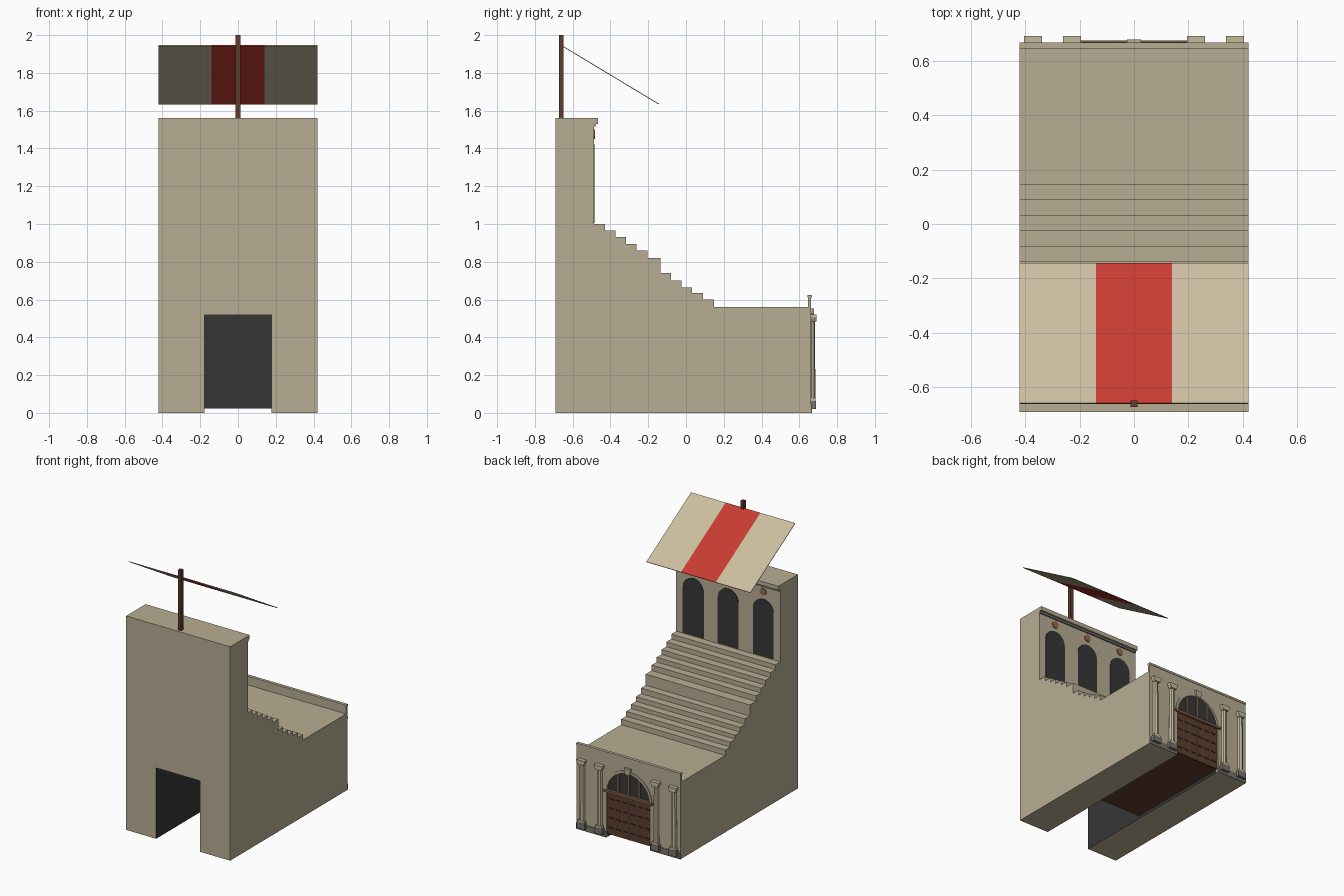
import bpy, bmesh, math
from mathutils import Vector

if "Cube" in bpy.data.objects:
    bpy.data.objects.remove(bpy.data.objects["Cube"])


def material(name, rgb):
    m = bpy.data.materials.new(name)
    m.diffuse_color = (*rgb, 1)
    m.use_nodes = True
    m.node_tree.nodes["Principled BSDF"].inputs["Base Color"].default_value = m.diffuse_color
    return m


SAND = material("sandstone", (0.485, 0.423, 0.296))
CREAM = material("cream cloth", (0.60, 0.51, 0.35))
PALE = material("pale column stone", (0.56, 0.49, 0.34))
RED = material("red cloth", (0.58, 0.045, 0.032))
DARK = material("dark opening", (0.037, 0.037, 0.037))
WOOD = material("brown wood", (0.114, 0.047, 0.026))
GREY = material("grey stone", (0.18, 0.175, 0.16))
CLAY = material("terracotta", (0.33, 0.14, 0.065))
BRONZE = material("light wood", (0.22, 0.115, 0.055))


def prism(name, pts, axis, a, b, mat):
    """Extrude a flat outline from a to b along x (pts = y,z) or y (pts = x,z)."""
    bm = bmesh.new()
    rings = []
    for t in (a, b):
        rings.append([bm.verts.new((t, p, q) if axis == 'x' else (p, t, q)) for p, q in pts])
        bm.faces.new(rings[-1])
    n = len(pts)
    for i in range(n):
        j = (i + 1) % n
        bm.faces.new((rings[0][i], rings[0][j], rings[1][j], rings[1][i]))
    bmesh.ops.recalc_face_normals(bm, faces=bm.faces)
    me = bpy.data.meshes.new(name)
    bm.to_mesh(me)
    bm.free()
    me.materials.append(mat)
    ob = bpy.data.objects.new(name, me)
    bpy.context.collection.objects.link(ob)
    return ob


def box(name, x0, x1, y0, y1, z0, z1, mat):
    return prism(name, [(x0, z0), (x1, z0), (x1, z1), (x0, z1)], 'y', y0, y1, mat)


def arc(cx, cz, r, n=16, a0=0.0, a1=math.pi):
    return [(cx + r * math.cos(a0 + (a1 - a0) * i / n),
             cz + r * math.sin(a0 + (a1 - a0) * i / n)) for i in range(n + 1)]


# Main body: stepped side profile
prof = [(0.65, 0), (-0.69, 0), (-0.69, 1.56), (-0.487, 1.56), (-0.487, 1.0)]
steps = [(-0.43, 0.965), (-0.373, 0.93), (-0.317, 0.895), (-0.262, 0.86), (-0.205, 0.82),
         (-0.135, 0.74), (-0.08, 0.70), (-0.023, 0.665), (0.033, 0.635), (0.09, 0.60),
         (0.147, 0.56)]
z = 1.0
for y, nz in steps:
    prof += [(y, z), (y, nz)]
    z = nz
prof.append((0.65, 0.56))
body = prism("stepped_body", prof, 'x', -0.42, 0.42, SAND)

# Passage cut through the body, its inner faces dark
cutter = box("passage_cutter", -0.177, 0.177, -1, 1, -0.2, 0.517, DARK)
mod = body.modifiers.new("passage", 'BOOLEAN')
mod.operation = 'DIFFERENCE'
mod.solver = 'EXACT'
mod.object = cutter
bpy.context.view_layer.update()
ev = body.evaluated_get(bpy.context.evaluated_depsgraph_get())
mesh = bpy.data.meshes.new_from_object(ev)
body.modifiers.clear()
body.data = mesh
bpy.data.objects.remove(cutter)
mesh.materials.clear()
mesh.materials.append(SAND)
mesh.materials.append(DARK)
for f in mesh.polygons:
    c = f.center
    inside = abs(c.x) < 0.18 and c.z < 0.52 and abs(f.normal.y) < 0.5
    f.material_index = 1 if inside else 0

# Passage end wall and timber floor behind the gate
box("passage_end_wall", -0.177, 0.177, -0.16, -0.152, 0.025, 0.517, DARK)
box("passage_floor", -0.177, 0.177, -0.16, 0.65, 0.022, 0.03, WOOD)

# Upper arcade: cornice, arched windows, roundels
box("arcade_cornice", -0.42, 0.42, -0.49, -0.465, 1.53, 1.56, SAND)
box("arcade_moulding", -0.42, 0.42, -0.49, -0.478, 1.515, 1.53, GREY)
for cx in (-0.283, 0, 0.283):
    box_pts = [(cx - 0.083, 1.005), (cx + 0.083, 1.005)] + arc(cx, 1.34, 0.083)
    prism("arched_window", box_pts, 'y', -0.488, -0.484, DARK)
    prism("roundel", arc(cx, 1.475, 0.026, 12, 0, 2 * math.pi)[:-1], 'y', -0.488, -0.481, CLAY)

# Gate facade with an arched opening
R, SPRING = 0.177, 0.335
prism("gate_facade", [(-R, 0), (-0.42, 0), (-0.42, 0.625), (0.42, 0.625), (0.42, 0), (R, 0)]
      + arc(0, SPRING, R, 20), 'y', 0.645, 0.663, SAND)
box("facade_coping", -0.42, 0.42, 0.643, 0.666, 0.61, 0.625, SAND)

# Fanlight, arch trim, keystone and lintel
prism("fanlight", arc(0, SPRING, R, 20), 'y', 0.648, 0.653, DARK)
for x in (-0.085, 0, 0.085):
    h = math.sqrt(R * R - x * x)
    box("fanlight_bar", x - 0.006, x + 0.006, 0.65, 0.659, SPRING, SPRING + h - 0.004, BRONZE)
prism("arch_trim", arc(0, SPRING, 0.193, 20) + arc(0, SPRING, 0.174, 20)[::-1],
      'y', 0.655, 0.669, SAND)
prism("keystone", [(-0.018, 0.505), (0.018, 0.505), (0.025, 0.552), (-0.025, 0.552)],
      'y', 0.655, 0.678, SAND)
box("gate_lintel", -0.197, 0.197, 0.65, 0.673, 0.332, 0.35, BRONZE)

# Wooden gate with rows of iron studs
box("gate_door", -R, R, 0.645, 0.656, 0.025, 0.335, WOOD)
box("gate_seam", -0.003, 0.003, 0.65, 0.658, 0.025, 0.335, DARK)
for row in range(4):
    zc = 0.075 + row * 0.07
    for k in range(6):
        xc = -0.145 + k * 0.058
        box("iron_stud", xc - 0.018, xc + 0.018, 0.65, 0.66, zc - 0.005, zc + 0.005, DARK)

# Paired columns with grey bases, mirrored left and right
for s in (-1, 1):
    a, b = sorted((s * R, s * 0.42))
    box("plinth", a, b, 0.655, 0.667, 0, 0.045, GREY)
    for c in (0.228, 0.37):
        x = s * c
        box("column_base", x - 0.033, x + 0.033, 0.655, 0.688, 0.02, 0.062, GREY)
        box("column_foot", x - 0.026, x + 0.026, 0.655, 0.686, 0.062, 0.078, PALE)
        # half-octagon shaft
        bm = bmesh.new()
        bmesh.ops.create_cone(bm, cap_ends=True, segments=8, radius1=0.021, radius2=0.019,
                              depth=0.42)
        bmesh.ops.translate(bm, verts=bm.verts, vec=Vector((x, 0.664, 0.288)))
        me = bpy.data.meshes.new("column_shaft")
        bm.to_mesh(me)
        bm.free()
        me.materials.append(PALE)
        bpy.context.collection.objects.link(bpy.data.objects.new("column_shaft", me))
        prism("column_capital", [(x - 0.021, 0.485), (x + 0.021, 0.485), (x + 0.033, 0.505),
                                 (x + 0.033, 0.52), (x - 0.033, 0.52), (x - 0.033, 0.505)],
              'y', 0.655, 0.69, PALE)

# Roof pole and sloping striped awning
box("awning_pole", -0.012, 0.012, -0.672, -0.648, 1.555, 2.0, WOOD)
slope = [(-0.66, 1.943), (-0.145, 1.633), (-0.143, 1.637), (-0.658, 1.947)]
for x0, x1, mat in ((-0.42, -0.14, CREAM), (-0.14, 0.14, RED), (0.14, 0.42, CREAM)):
    prism("awning_stripe", slope, 'x', x0, x1, mat)
